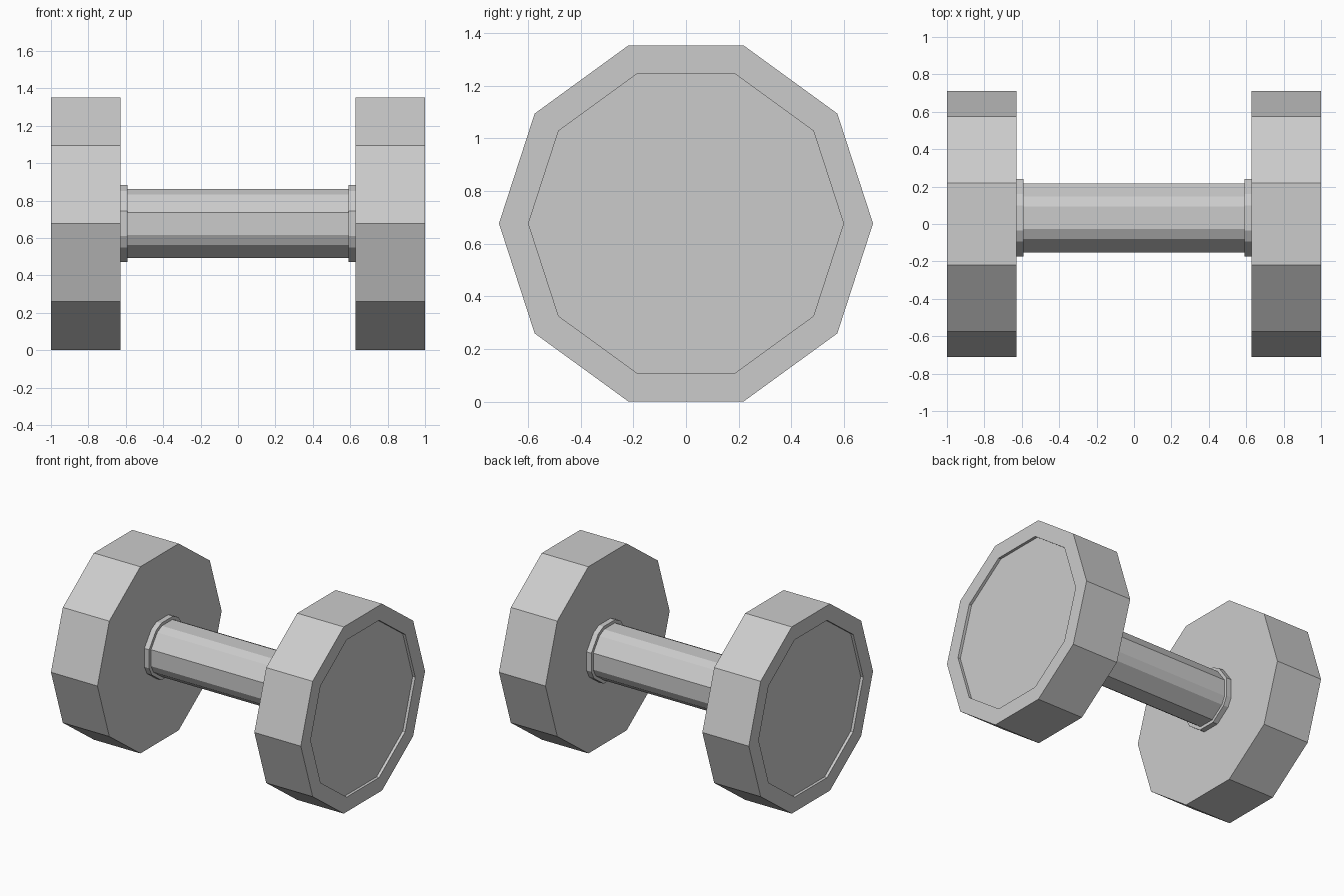
import bpy, bmesh
from math import cos, sin, radians

if "Cube" in bpy.data.objects:
    bpy.data.objects.remove(bpy.data.objects["Cube"])

AXIS_Z = 0.677
HEAD_ANGLES = [36 * k for k in range(10)]
# Grip section: a 20-sided circle with some corners left out
GRIP_ANGLES = [-72, -36, -18, 18, 54, 72, 108, 126, 162, 198, 216, 252]


def loft(name, angles, rings, y=0.0):
    """Capped solid along x from (x, radius) rings."""
    bm = bmesh.new()
    loops = [[bm.verts.new((x, y - r * cos(radians(a)), AXIS_Z + r * sin(radians(a))))
              for a in angles] for x, r in rings]
    n = len(angles)
    for a, b in zip(loops, loops[1:]):
        for i in range(n):
            j = (i + 1) % n
            bm.faces.new((a[i], a[j], b[j], b[i]))
    bm.faces.new(loops[0])
    bm.faces.new(loops[-1])
    bmesh.ops.recalc_face_normals(bm, faces=bm.faces)
    mesh = bpy.data.meshes.new(name)
    bm.to_mesh(mesh)
    bm.free()
    obj = bpy.data.objects.new(name, mesh)
    bpy.context.collection.objects.link(obj)
    return obj


for side, s in (("left", -1), ("right", 1)):
    # Ten-sided weight with a shallow recess in its outer face
    loft(side + "_weight", HEAD_ANGLES,
         [(s * 0.628, 0.71), (s * 1.0, 0.71), (s * 1.0, 0.598), (s * 0.98, 0.598)])
    # Collar where the grip meets the weight
    loft(side + "_collar", GRIP_ANGLES, [(s * 0.59, 0.217), (s * 0.632, 0.217)], 0.033)

# Grip bar, set slightly towards the back
loft("grip", GRIP_ANGLES, [(-0.6, 0.194), (0.6, 0.194)], 0.033)
